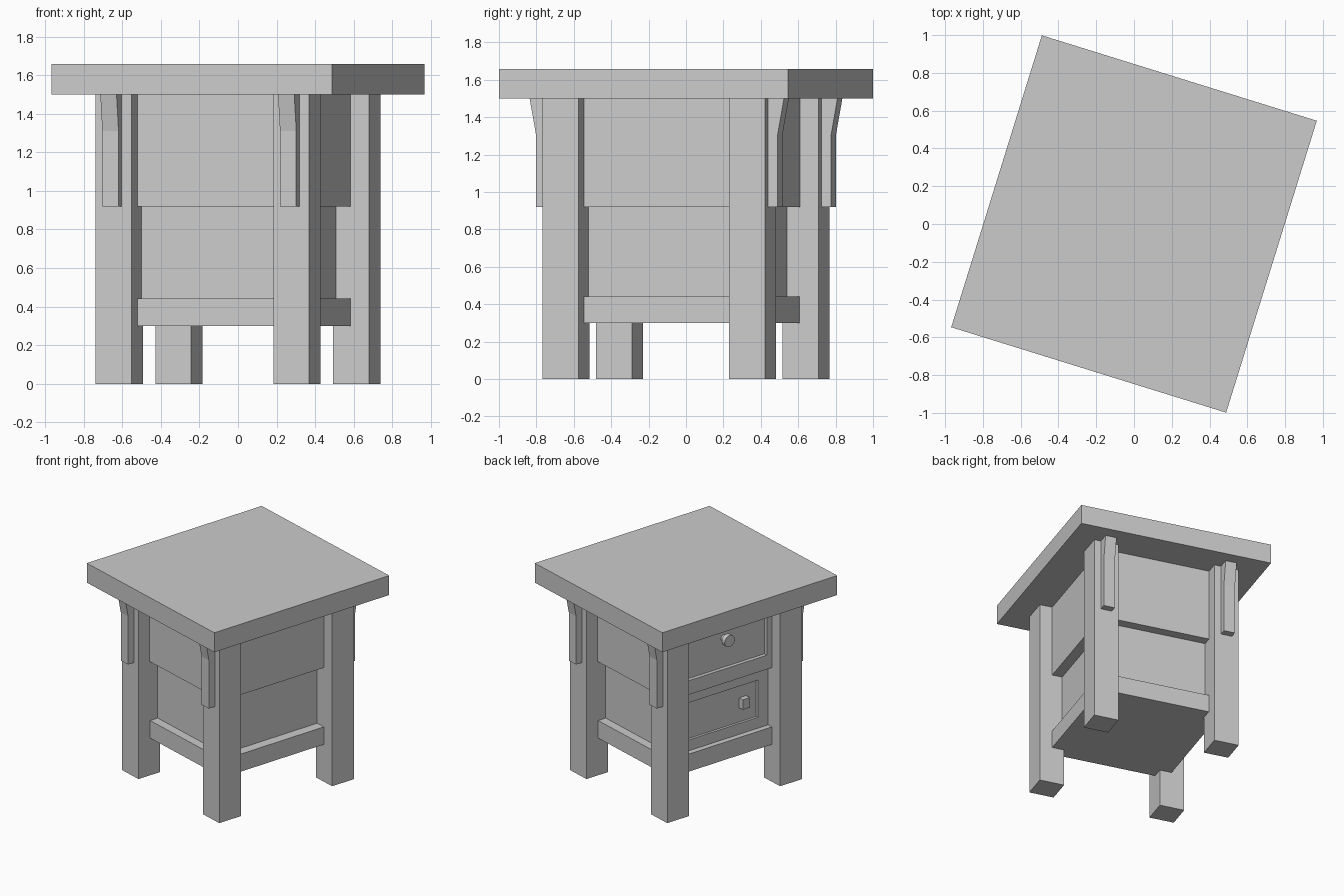
import bpy, bmesh
from math import radians
from mathutils import Matrix, Vector

if "Cube" in bpy.data.objects:
    bpy.data.objects.remove(bpy.data.objects["Cube"], do_unlink=True)

TURN = Matrix.Rotation(radians(-17.25), 4, 'Z')   # whole table stands turned

grey = bpy.data.materials.new("light_grey")
grey.use_nodes = True
grey.diffuse_color = (0.6, 0.6, 0.6, 1)
grey.node_tree.nodes["Principled BSDF"].inputs["Base Color"].default_value = (0.6, 0.6, 0.6, 1)


def finish(name, bm):
    bmesh.ops.recalc_face_normals(bm, faces=bm.faces)
    bm.transform(TURN)
    mesh = bpy.data.meshes.new(name)
    bm.to_mesh(mesh)
    bm.free()
    mesh.materials.append(grey)
    ob = bpy.data.objects.new(name, mesh)
    bpy.context.collection.objects.link(ob)
    return ob


def box_mesh(low, high):
    low, high = Vector(low), Vector(high)
    bm = bmesh.new()
    bmesh.ops.create_cube(bm, size=1)
    bmesh.ops.scale(bm, vec=high - low, verts=bm.verts)
    bmesh.ops.translate(bm, vec=(low + high) / 2, verts=bm.verts)
    return bm


def box(name, low, high):
    return finish(name, box_mesh(low, high))


def cabinet(name, low, high, half_width, z0, z1, depth):
    """Box with a rectangular panel sunk into its drawer side (-x)."""
    bm = box_mesh(low, high)
    face = min(bm.faces, key=lambda f: f.calc_center_median().x)
    mid_z = face.calc_center_median().z
    bmesh.ops.inset_individual(bm, faces=[face], thickness=0.04)
    for v in face.verts:
        v.co.y = half_width if v.co.y > 0 else -half_width
        v.co.z = z1 if v.co.z > mid_z else z0
    panel = bmesh.ops.extrude_discrete_faces(bm, faces=[face])["faces"][0]
    bmesh.ops.translate(bm, vec=(depth, 0, 0), verts=panel.verts)
    return finish(name, bm)


# Table top and body
box("table_top", (-0.762, -0.809, 1.5), (0.762, 0.809, 1.657))
cabinet("drawer_case", (-0.48, -0.52, 0.92), (0.48, 0.52, 1.5), 0.376, 1.034, 1.45, 0.03)
cabinet("cupboard_case", (-0.436, -0.445, 0.44), (0.4, 0.445, 0.93), 0.327, 0.53, 0.83, 0.02)
box("bottom_shelf", (-0.48, -0.515, 0.30), (0.48, 0.515, 0.442))

# Legs, with a flared bracket on the outer side of each
U, V, LEG_U, LEG_V = 0.58, 0.622, 0.195, 0.2
profile = [(V - 0.01, 0.92), (0.677, 0.92), (0.677, 1.31), (0.712, 1.5), (V - 0.01, 1.5)]
for sx, side in ((1, "left"), (-1, "right")):
    for sy, end in ((1, "back"), (-1, "front")):
        xs = sorted((sx * U, sx * (U - LEG_U)))
        ys = sorted((sy * V, sy * (V - LEG_V)))
        box(f"{end}_{side}_leg", (xs[0], ys[0], 0), (xs[1], ys[1], 1.5))
        cx = sx * (U - LEG_U / 2)
        bm = bmesh.new()
        face = bm.faces.new([bm.verts.new((cx - 0.044, sy * y, z)) for y, z in profile])
        ext = bmesh.ops.extrude_face_region(bm, geom=[face])["geom"]
        bmesh.ops.translate(bm, vec=(0.088, 0, 0),
                            verts=[g for g in ext if isinstance(g, bmesh.types.BMVert)])
        finish(f"{end}_{side}_bracket", bm)

# Round drawer knob with a thinner stem
bm = bmesh.new()
for radius, length, x in ((0.025, 0.05, -0.465), (0.047, 0.035, -0.505)):
    bmesh.ops.create_cone(bm, cap_ends=True, segments=24, radius1=radius, radius2=radius,
                          depth=length, matrix=Matrix.Translation((x, 0, 1.27))
                          @ Matrix.Rotation(radians(90), 4, 'Y'))
knob = finish("drawer_knob", bm)
bpy.context.view_layer.objects.active = knob
knob.select_set(True)
bpy.ops.object.shade_smooth_by_angle()

# Square cupboard handle
box("cupboard_handle", (-0.46, -0.235, 0.645), (-0.41, -0.17, 0.725))
